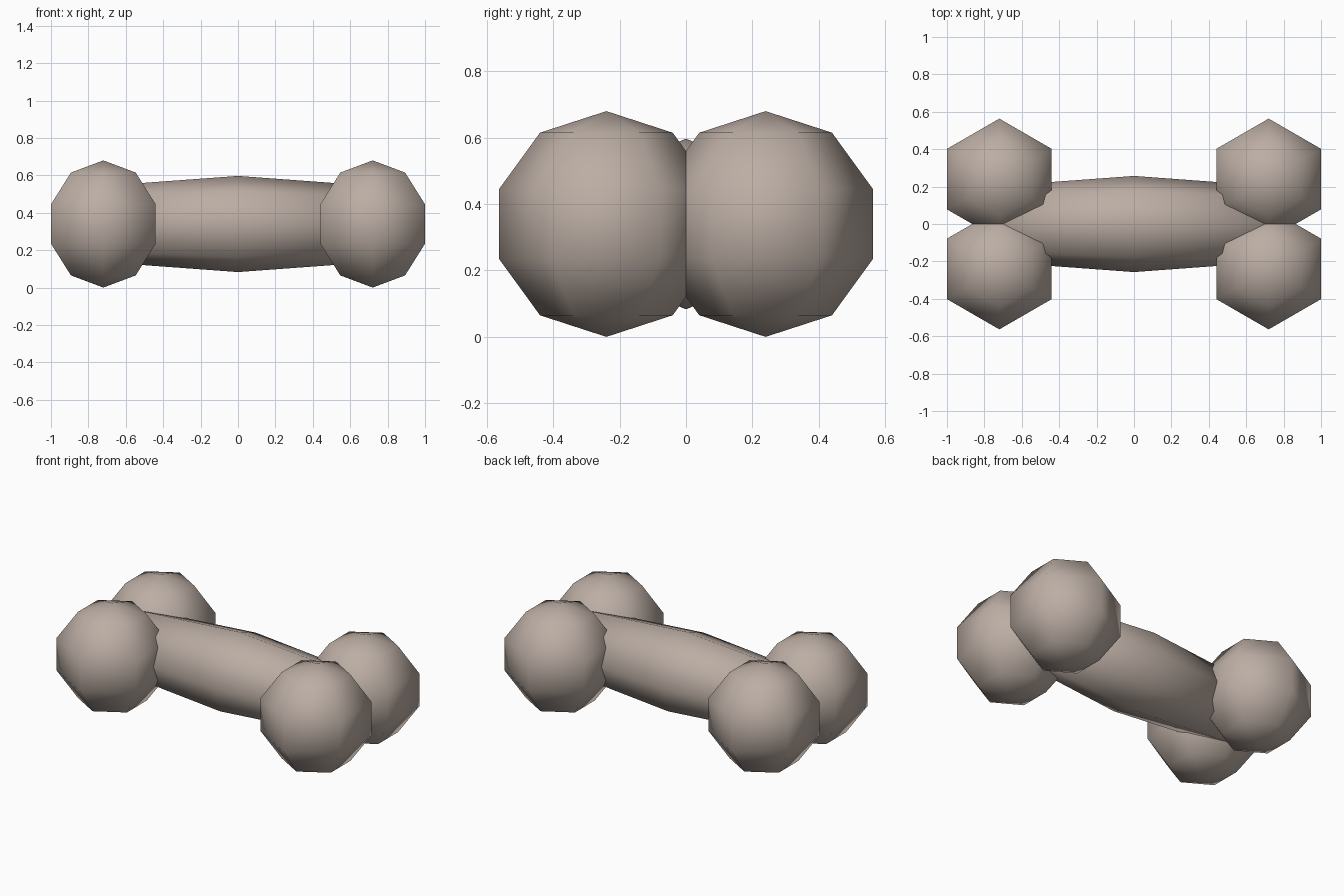
import bpy, bmesh
from math import sin, cos, pi
from mathutils import Matrix, Vector

if "Cube" in bpy.data.objects:
    bpy.data.objects.remove(bpy.data.objects["Cube"], do_unlink=True)

# Single bone colour
bone = bpy.data.materials.new("warm_grey_bone")
bone.use_nodes = True
colour = (0.50, 0.42, 0.37, 1)
bone.diffuse_color = colour
bone.node_tree.nodes["Principled BSDF"].inputs["Base Color"].default_value = colour

RADIUS = 0.34
CENTRE_Z = 0.34


def lathe(name, profile, sides, location, turn=Matrix()):
    """Revolve (radius, height) points around local z, with a corner on +y."""
    bm = bmesh.new()
    rings = []
    for r, h in profile:
        angles = [pi / 2 + 2 * pi * i / sides for i in range(sides)]
        rings.append([bm.verts.new((r * cos(a), r * sin(a), h)) for a in angles])
    for low, high in zip(rings, rings[1:]):
        for i in range(sides):
            j = (i + 1) % sides
            bm.faces.new((low[i], low[j], high[j], high[i]))
    if profile[0][0] > 0:
        bm.faces.new(rings[0][::-1])
        bm.faces.new(rings[-1])
    bmesh.ops.remove_doubles(bm, verts=bm.verts, dist=0.0001)
    bmesh.ops.recalc_face_normals(bm, faces=bm.faces)
    bm.transform(turn)
    mesh = bpy.data.meshes.new(name)
    bm.to_mesh(mesh)
    bm.free()
    mesh.materials.append(bone)
    mesh.shade_smooth()
    obj = bpy.data.objects.new(name, mesh)
    obj.location = location
    bpy.context.collection.objects.link(obj)
    return obj


# Shaft, thickest in the middle, ends hidden inside the knobs
lathe("shaft", [(0.204, -0.72), (0.257, 0), (0.204, 0.72)], 8,
      Vector((0, 0, CENTRE_Z)), Matrix.Rotation(pi / 2, 4, "Y"))

# Four rounded knobs, two at each end
ball = [(RADIUS * sin(pi * k / 5), -RADIUS * cos(pi * k / 5)) for k in range(6)]
ball[0], ball[-1] = (0, -RADIUS), (0, RADIUS)
for side, x in (("left", 0.72), ("right", -0.72)):
    for end, y in (("front", -0.24), ("back", 0.24)):
        lathe(f"{side}_{end}_knob", ball, 6, Vector((x, y, CENTRE_Z)))
